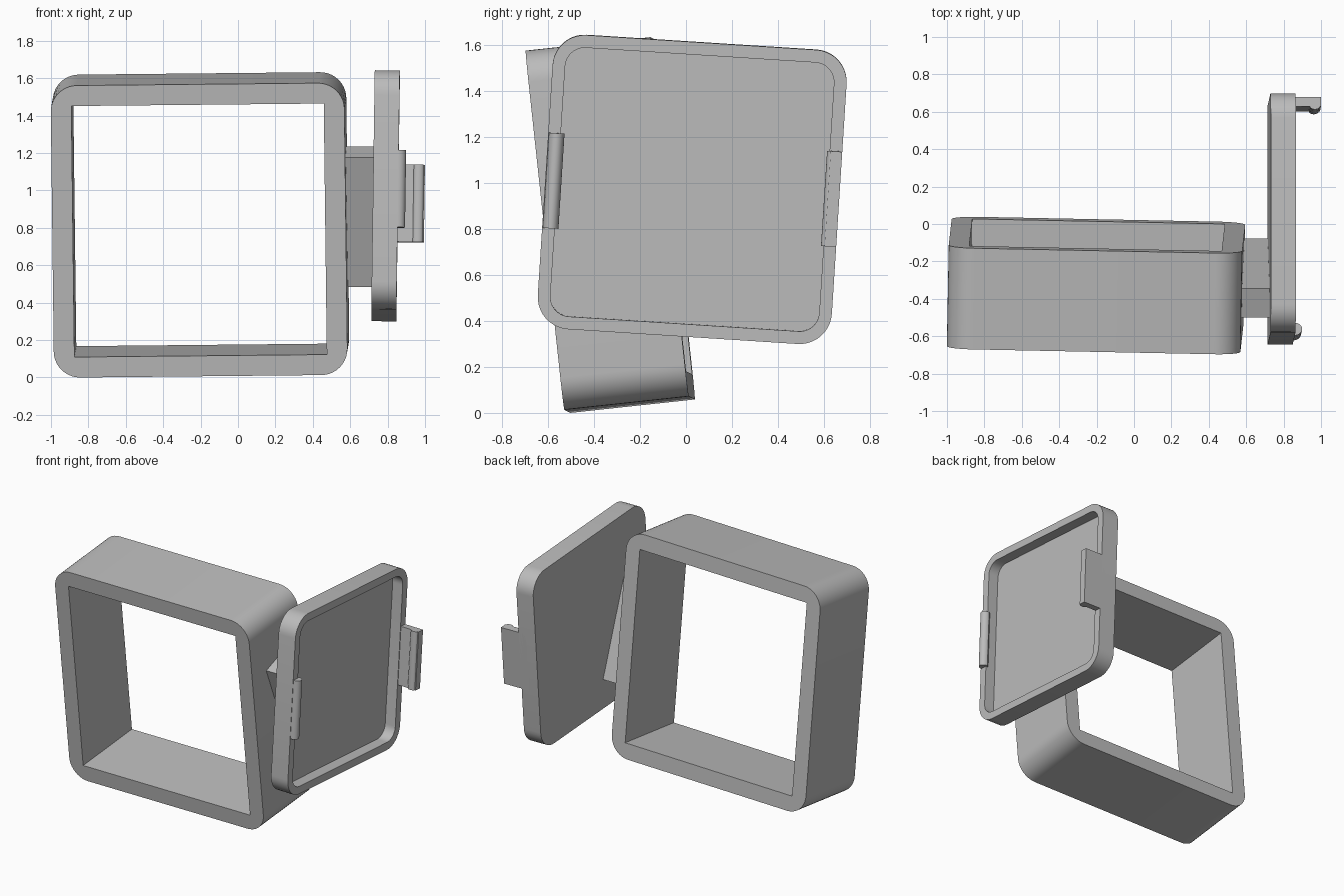
import bpy, bmesh, math
from mathutils import Matrix, Vector

cube = bpy.data.objects.get("Cube")
if cube:
    bpy.data.objects.remove(cube, do_unlink=True)

grey = bpy.data.materials.new("plain grey")
grey.use_nodes = True
grey.diffuse_color = (0.5, 0.5, 0.5, 1)
grey.node_tree.nodes["Principled BSDF"].inputs["Base Color"].default_value = (0.5, 0.5, 0.5, 1)


def pose(origin, a, b):
    """Matrix whose local x and y follow a and b."""
    a = Vector(a).normalized()
    c = a.cross(Vector(b)).normalized()
    m = Matrix((a, c.cross(a), c)).transposed().to_4x4()
    m.translation = Vector(origin)
    return m


def rounded(w, h, r, steps=10):
    """Outline of a rectangle with round corners."""
    pts = []
    for k, (sx, sy) in enumerate([(1, 1), (-1, 1), (-1, -1), (1, -1)]):
        for i in range(steps + 1):
            t = (k + i / steps) * math.pi / 2
            pts.append((sx * (w / 2 - r) + r * math.cos(t), sy * (h / 2 - r) + r * math.sin(t)))
    return pts


def rect(w, h):
    return [(w / 2, h / 2), (-w / 2, h / 2), (-w / 2, -h / 2), (w / 2, -h / 2)]


def prism(name, outline, z0, z1, matrix):
    """Solid made by extruding an outline along local z."""
    bm = bmesh.new()
    face = bm.faces.new([bm.verts.new((x, y, z0)) for x, y in outline])
    top = bmesh.ops.extrude_face_region(bm, geom=[face])["geom"]
    bmesh.ops.translate(bm, vec=(0, 0, z1 - z0), verts=[v for v in top if isinstance(v, bmesh.types.BMVert)])
    bmesh.ops.recalc_face_normals(bm, faces=bm.faces)
    mesh = bpy.data.meshes.new(name)
    bm.to_mesh(mesh)
    bm.free()
    mesh.materials.append(grey)
    ob = bpy.data.objects.new(name, mesh)
    ob.matrix_world = matrix
    bpy.context.collection.objects.link(ob)
    return ob


def activate(ob):
    bpy.ops.object.select_all(action="DESELECT")
    ob.select_set(True)
    bpy.context.view_layer.objects.active = ob


def cut(ob, cutter):
    """Subtract the cutter, then discard it."""
    mod = ob.modifiers.new("cut", "BOOLEAN")
    mod.operation, mod.solver, mod.object = "DIFFERENCE", "EXACT", cutter
    activate(ob)
    bpy.ops.object.modifier_apply(modifier=mod.name)
    bpy.data.objects.remove(cutter, do_unlink=True)


# Deep square frame, open front to back, with sharp inner corners
frame_pose = pose((-0.203, -0.329, 0.816), (1, -0.02, 0.01), (-0.012, -0.107, 0.994))
frame = prism("frame", rounded(1.57, 1.57, 0.14), -0.272, 0.272, frame_pose)
cut(frame, prism("frame_cutter", rect(1.35, 1.35), -1, 1, frame_pose))

# Shallow tray lid with a raised rim, facing the right side
centre, across, up = Vector((0.789, 0.027, 0.971)), Vector((0, 0.998, -0.064)), Vector((0.0145, 0.064, 0.998))
lid_pose = pose(centre, across, up)
half = 0.067
lid = prism("lid", rounded(1.28, 1.28, 0.14), -half, half, lid_pose)
cut(lid, prism("lid_cutter", rounded(1.17, 1.17, 0.085), half - 0.08, 1, lid_pose))

# Latch arm and catch: profiles run across the lid and out from its rim
side_pose = pose(centre, across, across.cross(up))
bead = [(0.59 - 0.016 * math.sin(t), half + 0.108 - 0.027 * math.cos(t))
        for t in [math.pi * i / 8 for i in range(9)]]
arm = [(0.64, half - 0.06), (0.59, half - 0.06)] + bead + [(0.59, half + 0.141), (0.64, half + 0.141)]
latch = prism("latch_arm", arm, -0.207, 0.207, side_pose)
ridge = [(-0.603 + 0.034 * math.cos(t), half + 0.04 * math.sin(t))
         for t in [math.pi * i / 12 for i in range(13)]]
catch = prism("catch_ridge", [(-0.637, half - 0.02), (-0.585, half - 0.02)] + ridge, -0.207, 0.207, side_pose)

# Slanted block joining the frame to the lid
block_pose = pose((0.64, -0.289, 0.86), (0, 0.155, 0.06), (0, -0.06, 0.155))
block = prism("joining_block", rect(0.166, 0.74), -0.085, 0.085, block_pose)

for ob in (frame, lid, latch, catch, block):
    activate(ob)
    bpy.ops.object.shade_smooth_by_angle(angle=math.radians(30))
